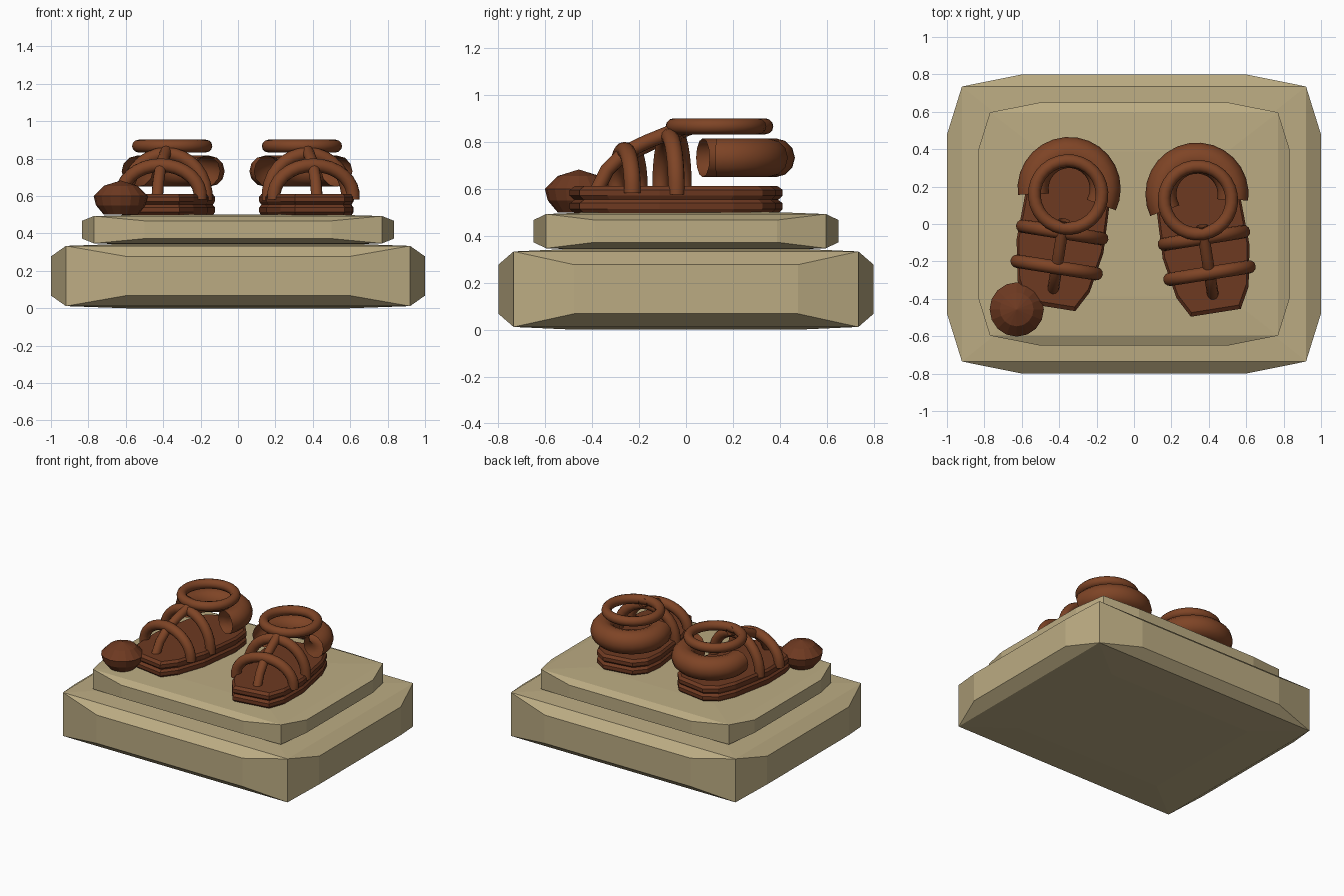
import bpy, bmesh, math
from mathutils import Matrix

if "Cube" in bpy.data.objects:
    bpy.data.objects.remove(bpy.data.objects["Cube"])


def material(name, rgb):
    m = bpy.data.materials.new(name)
    m.diffuse_color = (*rgb, 1)
    m.use_nodes = True
    m.node_tree.nodes["Principled BSDF"].inputs["Base Color"].default_value = m.diffuse_color
    return m


STONE = material("tan stone", (0.50, 0.41, 0.225))
LEATHER = material("brown leather", (0.21, 0.058, 0.019))
SOLE = material("dark brown leather", (0.155, 0.041, 0.015))


def add_object(name, mesh, mat, matrix=Matrix(), smooth=False):
    mesh.materials.clear()
    mesh.materials.append(mat)
    for p in mesh.polygons:
        p.use_smooth = smooth
        p.material_index = 0
    mesh.transform(matrix)
    ob = bpy.data.objects.new(name, mesh)
    bpy.context.collection.objects.link(ob)
    return ob


def from_bmesh(name, bm, mat, matrix=Matrix(), smooth=False):
    bmesh.ops.recalc_face_normals(bm, faces=bm.faces[:])
    me = bpy.data.meshes.new(name)
    bm.to_mesh(me)
    bm.free()
    return add_object(name, me, mat, matrix, smooth)


def bulged_block(name, core, outer, z_mid, mat):
    """Box with sharp corners whose six faces each swell out to a flat panel."""
    bm = bmesh.new()
    signs = (-1, 1)
    for sx in signs:
        for sy in signs:
            for sz in signs:
                s = (sx, sy, sz)
                bm.verts.new([s[i] * core[i] for i in range(3)])
                for axis in range(3):
                    bm.verts.new([s[i] * (outer[i] if i == axis else core[i] * 0.65)
                                  for i in range(3)])
    bmesh.ops.convex_hull(bm, input=bm.verts[:])
    return from_bmesh(name, bm, mat, Matrix.Translation((0, 0, z_mid)))


def tube(name, points, radius, mat, matrix, closed=False, sides=12):
    """Round tube swept along a path."""
    cu = bpy.data.curves.new(name, 'CURVE')
    cu.dimensions = '3D'
    cu.bevel_depth = radius
    cu.bevel_resolution = (sides - 4) // 2
    sp = cu.splines.new('POLY')
    sp.points.add(len(points) - 1)
    for p, co in zip(sp.points, points):
        p.co = (*co, 1)
    sp.use_cyclic_u = closed
    tmp = bpy.data.objects.new(name + "_path", cu)
    bpy.context.collection.objects.link(tmp)
    bpy.context.view_layer.update()
    dg = bpy.context.evaluated_depsgraph_get()
    me = bpy.data.meshes.new_from_object(tmp.evaluated_get(dg))
    bpy.data.objects.remove(tmp)
    return add_object(name, me, mat, matrix, True)


def sole_layer(name, z0, z1, matrix):
    """Chamfered slab with a slightly pointed edge."""
    half = [(0.135, -0.43), (0.195, -0.32), (0.235, -0.10), (0.225, 0.22),
            (0.19, 0.35), (0.11, 0.42)]
    outline = half + [(-x, y) for x, y in reversed(half)]
    bm = bmesh.new()
    rings = []
    for z, k in ((z0, 0.96), (z0 + 0.016, 1), (z1 - 0.016, 1), (z1, 0.95)):
        rings.append([bm.verts.new((x * k, y * k, z)) for x, y in outline])
    n = len(outline)
    for a, b in zip(rings, rings[1:]):
        for i in range(n):
            j = (i + 1) % n
            bm.faces.new((a[i], a[j], b[j], b[i]))
    bm.faces.new(rings[0])
    bm.faces.new(rings[-1])
    return from_bmesh(name, bm, SOLE, matrix)


def arc(r, a0, a1, n):
    return [(r * math.cos(math.radians(a0 + (a1 - a0) * i / n)),
             r * math.sin(math.radians(a0 + (a1 - a0) * i / n))) for i in range(n + 1)]


def sandal(side, x, y, angle):
    mat = Matrix.Translation((x, y, 0)) @ Matrix.Rotation(math.radians(angle), 4, 'Z')
    sole_layer(side + "_lower_sole", 0.498, 0.555, mat)
    sole_layer(side + "_upper_sole", 0.555, 0.612, mat)
    # two straps arching over the foot
    for label, v, peak in (("toe_strap", -0.215, 0.765), ("instep_strap", -0.025, 0.825)):
        path = [(px * 0.215, v, 0.6 + pz * (peak - 0.6)) for px, pz in arc(1, -6, 186, 16)]
        tube(side + "_" + label, path, 0.036, LEATHER, mat)
    # strap along the middle of the foot, up to the ankle ring
    tube(side + "_centre_strap",
         [(0, -0.335, 0.59), (0, -0.29, 0.68), (0, -0.215, 0.755), (0, -0.12, 0.80),
          (0, -0.025, 0.838), (0, 0.04, 0.862)], 0.031, LEATHER, mat)
    # thick open heel collar
    tube(side + "_heel_collar",
         [(px, py + 0.212, 0.733) for px, py in arc(0.193, -18, 198, 16)],
         0.083, LEATHER, mat)
    # ankle ring
    tube(side + "_ankle_ring",
         [(px, py + 0.18, 0.867) for px, py in arc(0.181, 0, 360, 28)[:-1]],
         0.034, LEATHER, mat, closed=True)


# stepped plinth
bulged_block("lower_plinth", (0.92, 0.735, 0.161), (1.0, 0.8, 0.1725), 0.1725, STONE)
bulged_block("upper_plinth", (0.77, 0.597, 0.073), (0.835, 0.65, 0.081), 0.42, STONE)

# pair of sandals, toes turned out
sandal("left", -0.38, -0.02, -9)
sandal("right", 0.37, -0.05, 9)

# faceted knob beside the left toe
bm = bmesh.new()
profile = [(0.09, 0.5), (0.132, 0.55), (0.145, 0.6), (0.09, 0.655)]
N = 16
rings = [[bm.verts.new((r * math.cos(2 * math.pi * i / N), r * math.sin(2 * math.pi * i / N), z))
          for i in range(N)] for r, z in profile]
tip = bm.verts.new((0, 0, 0.683))
for a, b in zip(rings, rings[1:]):
    for i in range(N):
        bm.faces.new((a[i], a[(i + 1) % N], b[(i + 1) % N], b[i]))
for i in range(N):
    bm.faces.new((rings[-1][i], rings[-1][(i + 1) % N], tip))
bm.faces.new(rings[0])
from_bmesh("toe_knob", bm, SOLE, Matrix.Translation((-0.627, -0.457, 0)))
